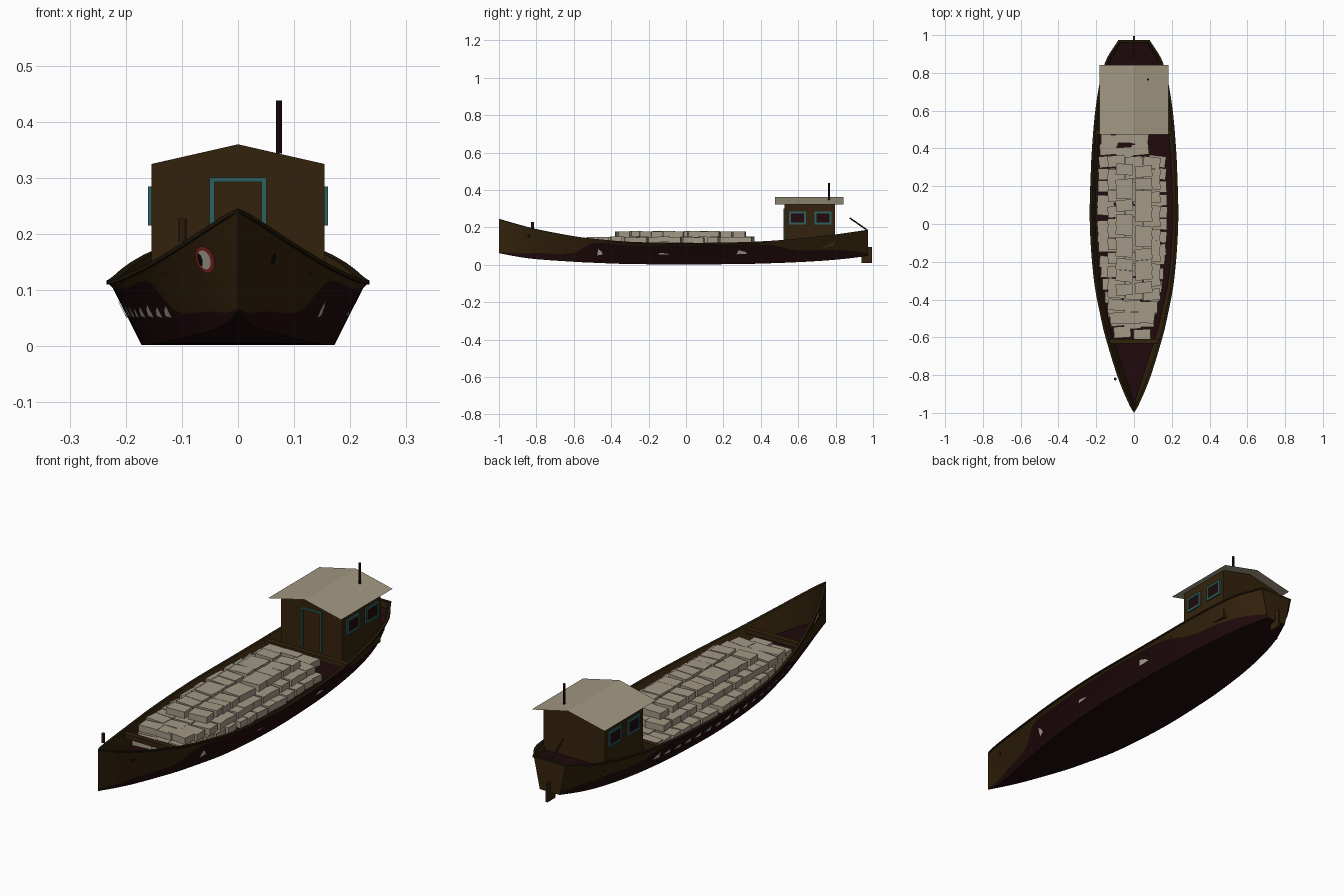
import bpy, bmesh, math, random
from mathutils import Matrix, Vector

random.seed(4)
if "Cube" in bpy.data.objects:
    bpy.data.objects.remove(bpy.data.objects["Cube"])


def material(name, r, g, b):
    m = bpy.data.materials.new(name)
    m.use_nodes = True
    m.diffuse_color = (r, g, b, 1)
    node = m.node_tree.nodes["Principled BSDF"]
    node.inputs["Base Color"].default_value = (r, g, b, 1)
    node.inputs["Roughness"].default_value = 0.8
    return m


wood = material("brown wood", .033, .0165, .0035)
maroon = material("dark maroon", .014, .003, .0035)
trim = material("dark trim", .017, .010, .003)
canvas = material("pale canvas", .36, .315, .225)
sack = material("sack cloth", .36, .315, .235)
teal = material("teal paint", .028, .115, .115)
white = material("chalk white", .48, .44, .37)
red = material("red paint", .28, .018, .018)
black = material("black", .004, .003, .003)


def finish(name, bm, *mats):
    bmesh.ops.recalc_face_normals(bm, faces=bm.faces)
    mesh = bpy.data.meshes.new(name)
    bm.to_mesh(mesh)
    bm.free()
    for m in mats:
        mesh.materials.append(m)
    ob = bpy.data.objects.new(name, mesh)
    bpy.context.collection.objects.link(ob)
    return ob


def add_box(bm, center, size, turn=0):
    mat = (Matrix.Translation(center) @ Matrix.Rotation(turn, 4, "Z")
           @ Matrix.Diagonal((*size, 1)))
    bmesh.ops.create_cube(bm, size=1, matrix=mat)


def box(name, center, size, mat):
    bm = bmesh.new()
    add_box(bm, center, size)
    return finish(name, bm, mat)


def prism(name, profile, y0, y1, mat):
    bm = bmesh.new()
    a, b = ([bm.verts.new((x, y, z)) for x, z in profile] for y in (y0, y1))
    bm.faces.new(a)
    bm.faces.new(b)
    for i in range(len(a)):
        j = (i + 1) % len(a)
        bm.faces.new((a[i], a[j], b[j], b[i]))
    return finish(name, bm, mat)


def rod(name, start, end, radius, mat, sides=10):
    a, b = Vector(start), Vector(end)
    bm = bmesh.new()
    turn = (b - a).to_track_quat("Z", "Y").to_matrix().to_4x4()
    bmesh.ops.create_cone(bm, cap_ends=True, segments=sides, radius1=radius, radius2=radius,
                          depth=(b - a).length, matrix=Matrix.Translation((a + b) / 2) @ turn)
    return finish(name, bm, mat)


# Hull lines: y, keel height, sheer height, sheer half width, chine half width, paint fraction
LINES = [
    (-1, .062, .246, 0, 0, .03),
    (-.9, .043, .217, .046, .018, .1),
    (-.8, .03, .191, .085, .042, .2),
    (-.6, .016, .153, .146, .094, .35),
    (-.5, .011, .14, .17, .115, .8),
    (-.3, .004, .123, .207, .15, .84),
    (0, .002, .117, .229, .171, .88),
    (.3, .004, .121, .223, .166, .88),
    (.45, .008, .128, .214, .157, .8),
    (.6, .014, .14, .2, .142, .5),
    (.75, .023, .156, .176, .118, .42),
    (.87, .034, .172, .142, .088, .3),
    (.97, .047, .187, .08, .05, .12),
]


def lines(y):
    """Smoothly interpolated hull lines at station y."""
    y = min(max(y, LINES[0][0]), LINES[-1][0])
    i = max(k for k in range(len(LINES) - 1) if LINES[k][0] <= y)
    p, q = LINES[i], LINES[i + 1]
    o, r = LINES[max(i - 1, 0)], LINES[min(i + 2, len(LINES) - 1)]
    h = q[0] - p[0]
    t = (y - p[0]) / h
    out = []
    for k in range(1, len(p)):
        m0 = (q[k] - o[k]) / (q[0] - o[0]) * h
        m1 = (r[k] - p[k]) / (r[0] - p[0]) * h
        out.append((2*t**3 - 3*t**2 + 1) * p[k] + (t**3 - 2*t**2 + t) * m0
                   + (3*t**2 - 2*t**3) * q[k] + (t**3 - t**2) * m1)
    return out


def half_width(y, z):
    keel, sheer, w, c, _ = lines(y)
    return c + (w - c) * (z - keel) / (sheer - keel)


def section(y):
    keel, sheer, w, c, f = lines(y)
    # The hold floor steps up to a stern deck behind the cabin
    floor = sheer - .03 if y > .78 else max(.088, keel + .035)
    lip = min(.005, w)
    paint = keel + f * (sheer - keel)
    pts = [(0, keel), (c, keel), (half_width(y, paint), paint), (w, sheer - .007),
           (w + lip, sheer - .007), (w + lip, sheer), (max(w - .008, 0), sheer),
           (max(half_width(y, floor) - .009, 0), floor), (0, floor)]
    return pts + [(-x, z) for x, z in pts[-2:0:-1]]


# Hull shell: painted bottom, wooden topsides, rail, bulwark and deck
bm = bmesh.new()
stations = 64
rings = []
for i in range(stations + 1):
    y = -1 + 1.97 * i / stations
    rings.append([bm.verts.new((x, y, z)) for x, z in section(y)])
strips = [1, 1, 0, 2, 2, 2, 0, 1]
strips += strips[::-1]
for a, b in zip(rings, rings[1:]):
    for k, m in enumerate(strips):
        j = (k + 1) % len(a)
        bm.faces.new((a[k], a[j], b[j], b[k])).material_index = m
bm.faces.new(rings[-1])
bmesh.ops.remove_doubles(bm, verts=bm.verts, dist=.0004)
hull = finish("hull", bm, wood, maroon, trim)
bpy.context.view_layer.objects.active = hull
hull.select_set(True)
bpy.ops.object.shade_smooth_by_angle(angle=math.radians(25))

# Transom, rudder, tiller and cross beams
k, s, w, c, _ = lines(.97)
prism("transom", [(-c, k), (c, k), (w, s), (-w, s)], .962, .972, wood)
box("transom_rail", (0, .967, s - .002), (2 * w + .01, .012, .007), trim)
box("rudder_blade", (0, .967, .038), (.009, .056, .055), wood)
box("rudder_post", (0, .982, .053), (.009, .025, .086), wood)
rod("tiller", (0, .965, .188), (0, .876, .25), .004, trim, 6)
for name, y, z in (("front_beam", -.62, .148), ("rear_beam", .485, .128)):
    box(name, (0, y, z - .011), (2 * half_width(y, z) - .015, .024, .022), wood)

# Cabin with thin pitched roof and chimney
prism("cabin", [(-.154, .09), (.154, .09), (.154, .325), (0, .36), (-.154, .325)],
      .527, .797, wood)
bm = bmesh.new()
rows = [[bm.verts.new((x, y, z)) for x, z in ((-.183, .321), (0, .363), (.183, .321))]
        for y in (.475, .842)]
for i in range(2):
    bm.faces.new((rows[0][i], rows[0][i + 1], rows[1][i + 1], rows[1][i]))
finish("cabin_roof", bm, canvas)
rod("chimney", (.073, .765, .344), (.073, .765, .438), .0055, maroon)

# Cabin windows on both sides, door frame on the front
for side, label in ((1, "left"), (-1, "right")):
    for n, y in enumerate((.597, .732)):
        bm = bmesh.new()
        for e in (-1, 1):
            add_box(bm, (side * .156, y + e * .04, .25), (.008, .01, .07))
            add_box(bm, (side * .156, y, .25 + e * .03), (.008, .07, .01))
        finish(f"{label}_window_frame_{n + 1}", bm, teal)
        box(f"{label}_window_pane_{n + 1}", (side * .155, y, .25), (.004, .072, .052), maroon)
bm = bmesh.new()
for e in (-1, 1):
    add_box(bm, (e * .0465, .525, .21), (.0085, .008, .18))
add_box(bm, (0, .525, .297), (.1015, .008, .0085))
finish("door_frame", bm, teal)

# Mooring post beside the bow
rod("mooring_post", (-.099, -.82, .187), (-.099, -.82, .228), .008, wood)


# Painted plates that follow the hull side
def decal(name, side, shapes, lift, mat):
    bm = bmesh.new()
    for pts in shapes:
        bm.faces.new([bm.verts.new((side * (half_width(y, z) + lift), y, z)) for y, z in pts])
    return finish(name, bm, mat)


def oval(y, z, ry, rz, n=20):
    return [(y + ry * math.cos(a), z + rz * math.sin(a))
            for a in (2 * math.pi * i / n for i in range(n))]


decal("eye_ring", -1, [oval(-.85, .154, .042, .024)], .003, red)
decal("eye_white", -1, [oval(-.85, .154, .028, .018)], .0045, white)
decal("eye_pupil", -1, [oval(-.838, .154, .01, .011)], .007, black)
decal("bow_hole", 1, [oval(-.84, .155, .009, .011)], .003, black)


def chip(y, z, width, height):
    return [(y - width / 2, z), (y + width / 2, z + height * .15),
            (y + width * .3, z + height * .6), (y - width * .3, z + height)]


decal("left_paint_chips", 1, [chip(-.46, .05, .03, .034), chip(-.12, .054, .06, .01),
                              chip(.3, .056, .06, .022)], .003, white)
decal("right_paint_chips", -1,
      [chip(-.55 + .068 * i, .05, .045, random.uniform(.02, .034)) for i in range(16)],
      .003, white)

# Cargo sacks: three layers, each narrower than the one below
bm = bmesh.new()
for z, y0, y1, limit in ((.104, -.58, .45, .2), (.134, -.5, .33, .143), (.164, -.34, .28, .1)):
    count = round((y1 - y0) / .064)
    for r in range(count + 1):
        y = y0 + (y1 - y0) * r / count
        room = half_width(y, .09)
        x0 = -min(room - .066, limit - .049)
        x1 = min(room - .085, limit - .049)
        cols = max(1, round((x1 - x0) / .092))
        for q in range(cols + 1):
            x = x0 + (x1 - x0) * q / cols
            if x > .1 and y > .36:
                continue  # bare corner of the hold beside the cabin
            add_box(bm, (x, y + random.uniform(-.012, .012), z + random.uniform(-.002, .002)),
                    (.09, .06, .029), random.uniform(-.12, .12))
finish("cargo_sacks", bm, sack)
